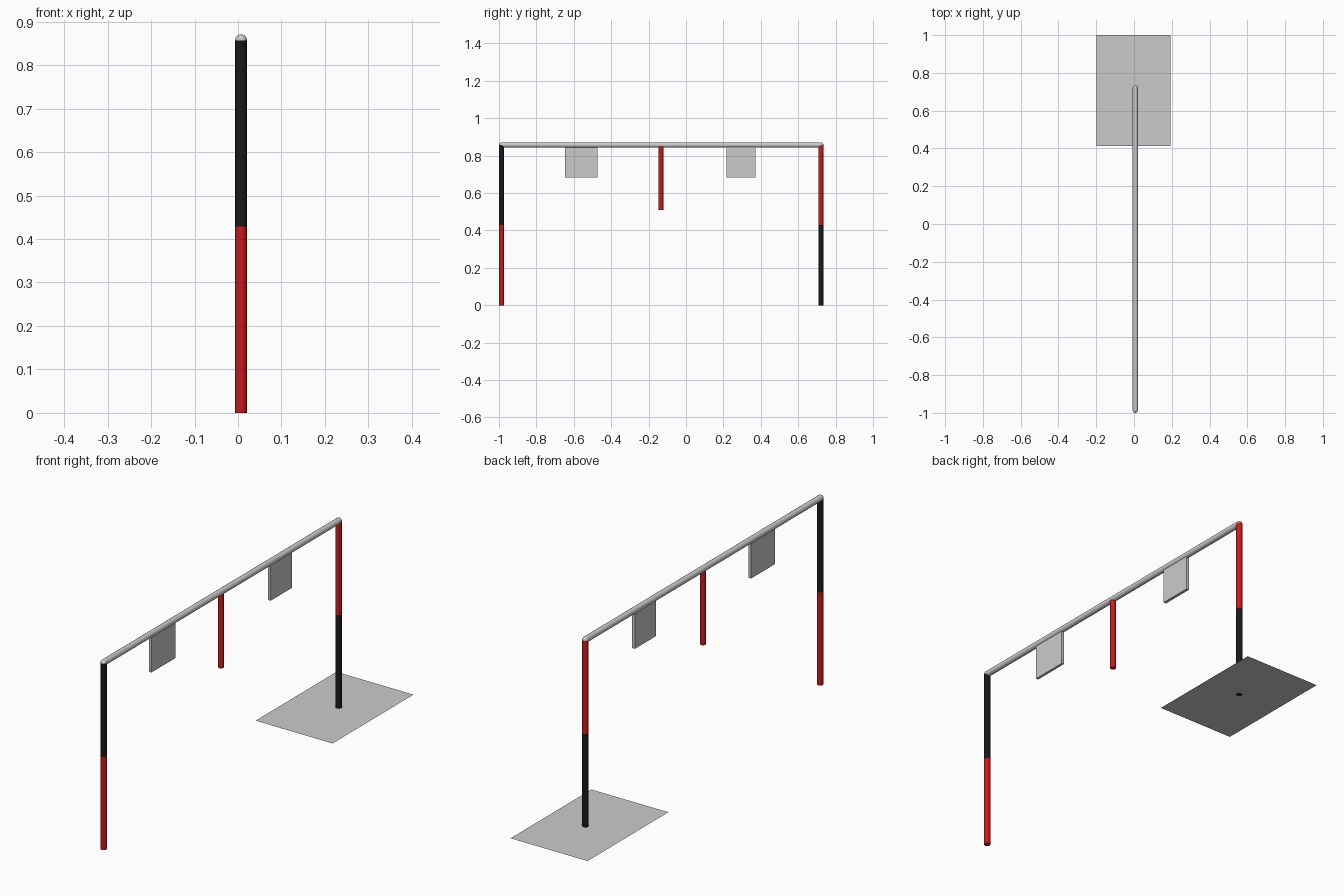
import bpy, math

if "Cube" in bpy.data.objects:
    bpy.data.objects.remove(bpy.data.objects["Cube"])

CX = 0.007          # shared centre line of the frame
R = 0.0138          # pipe radius
TOP = 0.857         # height of the crossbar axis
Y0, Y1 = -0.986, 0.721


def material(name, rgb):
    m = bpy.data.materials.new(name)
    m.diffuse_color = (*rgb, 1)
    m.use_nodes = True
    m.node_tree.nodes["Principled BSDF"].inputs["Base Color"].default_value = m.diffuse_color
    return m


RED = material("red_paint", (0.6, 0.01, 0.01))
BLACK = material("black_paint", (0.01, 0.01, 0.01))


def finish(name, mat=None, smooth=True):
    ob = bpy.context.object
    ob.name = name
    if mat:
        ob.data.materials.append(mat)
    if smooth:
        bpy.ops.object.shade_smooth_by_angle(angle=math.radians(40))
    return ob


def upright(name, y, z0, z1, mat, r=R):
    bpy.ops.mesh.primitive_cylinder_add(vertices=16, radius=r, depth=z1 - z0,
                                        location=(CX, y, (z0 + z1) / 2))
    return finish(name, mat)


def panel(name, y0, y1, z0, z1, thick):
    bpy.ops.mesh.primitive_cube_add(size=1, location=(CX, (y0 + y1) / 2, (z0 + z1) / 2))
    bpy.context.object.scale = (thick, y1 - y0, z1 - z0)
    bpy.ops.object.transform_apply(location=False, rotation=False)
    return finish(name, smooth=False)


# Two-tone posts, colours swapped between the ends
for label, y, low, high in (("front", Y0, RED, BLACK), ("back", Y1, BLACK, RED)):
    upright(label + "_post_lower", y, 0, TOP / 2, low)
    upright(label + "_post_upper", y, TOP / 2, TOP, high)
    # Rounded corner joint
    bpy.ops.mesh.primitive_uv_sphere_add(segments=16, ring_count=8, radius=R,
                                         location=(CX, y, TOP))
    finish(label + "_corner_joint")

# Crossbar
bpy.ops.mesh.primitive_cylinder_add(vertices=16, radius=R, depth=Y1 - Y0,
                                    location=(CX, (Y0 + Y1) / 2, TOP),
                                    rotation=(math.pi / 2, 0, 0))
finish("crossbar")

# Hanging red rod and two sign panels
upright("hanging_rod", -0.134, 0.51, TOP, RED, 0.0128)
panel("front_panel", -0.648, -0.474, 0.683, TOP, 0.012)
panel("back_panel", 0.217, 0.371, 0.683, TOP, 0.014)

# Flat ground plate
bpy.ops.mesh.primitive_plane_add(size=1, location=(-0.003, 0.706, 0))
bpy.context.object.scale = (0.392, 0.588, 1)
bpy.ops.object.transform_apply(location=False, rotation=False)
finish("ground_plate", smooth=False)
